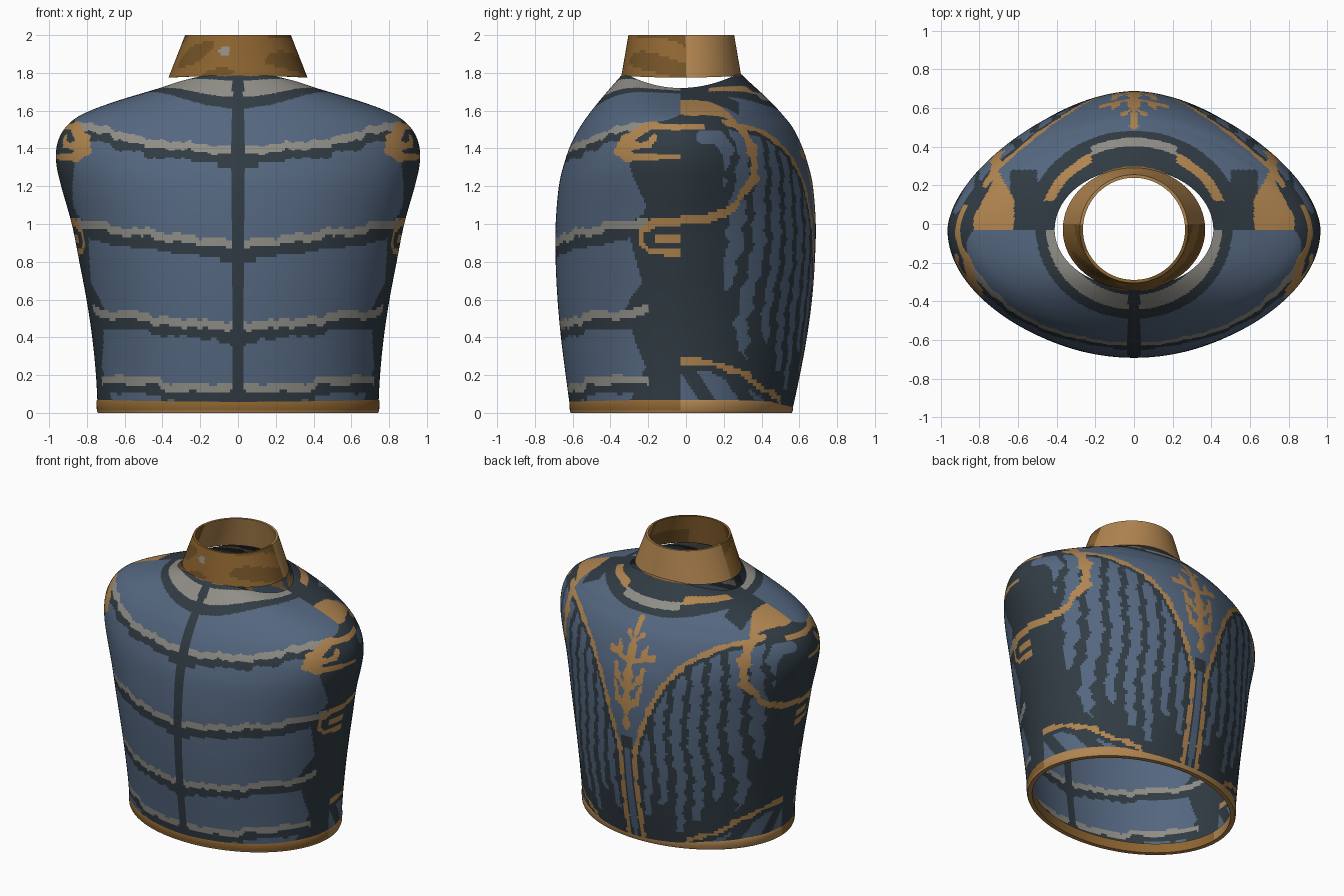
import bpy, math

if "Cube" in bpy.data.objects:
    bpy.data.objects.remove(bpy.data.objects["Cube"])

COLS, ROWS, YC = 336, 190, -0.03


def make_mat(name, rgb):
    m = bpy.data.materials.new(name)
    m.diffuse_color = (*rgb, 1)
    m.use_nodes = True
    m.node_tree.nodes["Principled BSDF"].inputs["Base Color"].default_value = m.diffuse_color
    return m


MATS = [make_mat("steel_blue", (0.090, 0.136, 0.215)),
        make_mat("dark_slate", (0.030, 0.044, 0.056)),
        make_mat("warm_grey", (0.280, 0.270, 0.240)),
        make_mat("gold", (0.440, 0.235, 0.080)),
        make_mat("bronze", (0.270, 0.130, 0.030)),
        make_mat("dark_bronze", (0.170, 0.085, 0.020))]
BLUE, DARK, GREY, GOLD, BRONZE, UMBER = range(6)


def lerp(pts, x):
    """Height of a polyline at x."""
    if x <= pts[0][0]:
        return pts[0][1]
    for (x0, y0), (x1, y1) in zip(pts, pts[1:]):
        if x <= x1:
            return y0 + (y1 - y0) * (x - x0) / (x1 - x0)
    return pts[-1][1]


def dist(pts, u, v):
    """Distance from a point to a polyline."""
    best = 9
    for (a, b), (c, d) in zip(pts, pts[1:]):
        dx, dy = c - a, d - b
        t = max(0, min(1, ((u - a) * dx + (v - b) * dy) / (dx * dx + dy * dy)))
        best = min(best, math.hypot(u - a - t * dx, v - b - t * dy))
    return best


def loft(name, rings, rule, closed=False, cols=COLS):
    """Skin rings of (side z, front/back z, half width, front y, back y, back exponent)."""
    verts, faces = [], []
    for zs, zf, a, yf, yb, n in rings:
        for i in range(cols):
            t = 2 * math.pi * i / cols
            c, s = math.cos(t), math.sin(t)
            p = 2 / n if s > 0 else 1
            b = yb - YC if s > 0 else YC - yf
            verts.append((math.copysign(a * abs(c) ** p, c),
                          YC + math.copysign(b * abs(s) ** p, s),
                          zs * c * c + zf * s * s))
    m = len(rings)
    for j in range(m if closed else m - 1):
        k = (j + 1) % m
        for i in range(cols):
            h = (i + 1) % cols
            faces.append((j * cols + i, j * cols + h, k * cols + h, k * cols + i))
    me = bpy.data.meshes.new(name)
    me.from_pydata(verts, [], faces)
    ob = bpy.data.objects.new(name, me)
    bpy.context.collection.objects.link(ob)
    for mat in MATS:
        me.materials.append(mat)
    for p in me.polygons:
        p.material_index = rule(*p.center)
    bpy.ops.object.select_all(action='DESELECT')
    ob.select_set(True)
    bpy.context.view_layer.objects.active = ob
    bpy.ops.object.shade_smooth_by_angle(angle=math.radians(40))
    return ob


# Torso profile: side z, front/back z, half width, front y, back y
PROFILE = [(0.00, 0.00, .742, -.610, .560), (0.20, 0.20, .752, -.637, .603),
           (0.40, 0.40, .772, -.662, .640), (0.60, 0.60, .802, -.680, .667),
           (0.80, 0.80, .840, -.690, .682), (1.00, 1.00, .880, -.690, .687),
           (1.20, 1.20, .936, -.673, .672), (1.32, 1.32, .962, -.645, .645),
           (1.42, 1.42, .958, -.610, .610), (1.50, 1.51, .922, -.563, .565),
           (1.56, 1.58, .860, -.515, .510), (1.605, 1.64, .770, -.468, .455),
           (1.65, 1.70, .645, -.418, .393), (1.69, 1.755, .515, -.370, .332),
           (1.72, 1.80, .410, -.330, .285)]


def profile_at(t):
    """Smooth Catmull-Rom interpolation through the profile rows."""
    i = min(int(t), len(PROFILE) - 2)
    f = t - i
    last = len(PROFILE) - 1
    rows = [PROFILE[max(0, min(last, i + k))] for k in (-1, 0, 1, 2)]
    out = [0.5 * (2 * q + (r - p) * f + (2 * p - 5 * q + 4 * r - s) * f * f
                  + (3 * q - p - 3 * r + s) * f ** 3) for p, q, r, s in zip(*rows)]
    z = out[0]
    n = lerp([(0, 2), (0.5, 1.85), (1.1, 1.7), (1.55, 1.7), (1.72, 2)], z)
    return (*out, n)


# Front stripes: lower edge of the grey line, depth of the dark line under it
STRIPES = [([(0, .11), (.4, .115), (.42, .15), (.8, .155)], .05),
           ([(0, .44), (.2, .445), (.22, .455), (.45, .465), (.47, .49), (.7, .50), (.8, .535)], .055),
           ([(0, .88), (.2, .885), (.22, .90), (.4, .91), (.45, .93), (.65, .94), (.7, .96), (.8, .985)], .06),
           ([(0, 1.37), (.24, 1.38), (.26, 1.395), (.49, 1.40), (.5, 1.43), (.65, 1.44), (.68, 1.48), (.8, 1.49)], .05)]
# Side ornaments on the front half, in (y, z)
HOOKS = [[(-.03, 1.515), (-.19, 1.515), (-.32, 1.45), (-.36, 1.38), (-.30, 1.355), (-.03, 1.355)],
         [(-.30, 1.41), (-.20, 1.42), (-.17, 1.46)],
         [(-.03, 1.015), (-.17, 1.01), (-.24, .96), (-.24, .90), (-.19, .85), (-.03, .85)],
         [(-.03, .92), (-.15, .92)]]
# Back ornaments: arch and tree in (x, z), armhole in (y, z)
ARCH = [(.055, 0), (.055, .68), (.09, .80), (.15, .98), (.24, 1.19), (.38, 1.37), (.57, 1.49), (.76, 1.53)]
TREE = [[(0, .86), (.015, 1.2), (0, 1.58)], [(0, .98), (.07, 1.06), (.10, 1.16)],
        [(0, 1.12), (.08, 1.2), (.11, 1.29)], [(0, 1.32), (.09, 1.35), (.17, 1.38)],
        [(.09, 1.35), (.11, 1.43)], [(0, 1.45), (.06, 1.50)]]
ARMHOLE = [(-.03, 1.03), (.12, 1.03), (.22, 1.07), (.31, 1.16), (.36, 1.25), (.36, 1.36), (.32, 1.47), (.25, 1.53)]
SIDE_HEM = [(-.03, .28), (.12, .275), (.22, .23), (.32, .20), (.40, .13), (.50, .07)]


def front_rule(ax, y, z):
    wob = .006 * math.sin(31 * ax + 5 * z) + .004 * math.sin(83 * ax)
    if ax < .03:
        return DARK
    # neck bands
    e = math.hypot(ax / .44, (y - YC) / .40)
    if z > 1.55 and e < 1.15:
        return BRONZE if e < .79 and ax < .3 else DARK if e > 1.03 or e < .84 else GREY
    # side ornaments
    if y > -.40 and z > .8 and min(dist(h, y, z) for h in HOOKS) < .021 + wob:
        return GOLD
    # stripes
    for pts, deep in STRIPES:
        low = lerp(pts, ax) + wob
        if low < z < low + .043 and y < -.2:
            return GREY
        if low - deep - 1.5 * wob - (.025 if ax < .1 else 0) < z <= low and y < -.15:
            return DARK
    # dark side panel
    edge = lerp([(0, -.33), (.25, -.2), (.4, -.27), (.55, -.32), (.7, -.25), (.95, -.29),
                 (1.1, -.22), (1.3, -.31), (1.5, -.36), (1.55, -.1), (1.6, 0)], z)
    return DARK if y > edge + 2 * wob else BLUE


def back_rule(ax, y, z):
    wob = .007 * math.sin(37 * z + 9 * ax) + .005 * math.sin(71 * z + 40 * ax)
    # neck bands
    e = math.hypot(ax / .44, (y - YC) / .40)
    if z > 1.5 and e < 1.28:
        if e < .82:
            return BRONZE
        if ax < .22:
            return GREY if 1.08 < e < 1.19 else DARK
        return GOLD if 1.0 < e + wob < 1.12 and y > .12 else DARK
    # shoulder patch and armhole curve
    if z > 1.54 and .62 < ax < .83 and y < .27 - 1.8 * abs(ax - .70):
        return GOLD
    if y < .45 and z > .95 and dist(ARMHOLE, y, z) < .021 + wob:
        return GOLD
    if 1.50 < z < 1.53 and y < .10:
        return GOLD
    if dist([(.09, 1.46), (.17, 1.46), (.22, 1.39)], y, z) < .035 and ax > .7:
        return BLUE
    # lower side line
    low = lerp(SIDE_HEM, y) + wob
    if y < .5 and z < .35:
        if abs(z - low) < .018:
            return GOLD
        if z < low:
            return BLUE if z < low - .06 and math.sin(30 * y + 20 * z) > -.3 else DARK
    # arch and tree
    d = dist(ARCH, ax, z)
    if d < .017 + wob * .6:
        return GOLD
    if z > .8 and ax < .25 and min(dist(b, ax, z) for b in TREE) < .018 + wob:
        return GOLD
    # upper panel inside the arch, then streaks beneath it
    if ax < .04 and z < .8:
        return BLUE if ax < .02 and z < .7 else DARK
    if ax < .055 or z > lerp(ARCH[1:], ax):
        if ax > .74 or (.5 < ax < .64 and y < .28):
            return DARK
        return BLUE
    if d < .04 or y < .2:
        return DARK
    k = ax + .012 * math.sin(9 * z) + wob
    n = math.floor(k / .105)
    bottom = .12 + .10 * (n % 3) + max(0, ax - .5) * 1.3
    width = .62 - .22 * max(0, 1 - (z - bottom) / .5)
    return BLUE if z > bottom and (k / .105) % 1 < width else DARK


def torso_rule(x, y, z):
    return (front_rule if y < YC else back_rule)(abs(x), y, z)


def hem_rule(x, y, z):
    return GOLD if y > YC or z < .01 else BRONZE


def collar_rule(x, y, z):
    if y < -.18 and math.hypot((x + .07) / 1.4, z - 1.915) < .022:
        return GREY
    patch = math.sin(13 * x + 9 * z) + math.sin(31 * z - 11 * x + 14 * y)
    if y > YC + .03:
        return GOLD
    return UMBER if patch > .75 else BRONZE


# Torso shell, open at neck and waist
last = len(PROFILE) - 1
loft("torso_shell", [profile_at(last * j / ROWS) for j in range(ROWS + 1)], torso_rule)

# Waist hem with an inner lip
hem = []
for z, off in [(0, -.03), (0, 0), (.012, .005), (.035, .007), (.06, .008), (.068, .004), (.068, -.03)]:
    hem.append((z, z, .742 + off, -.610 - off, .560 + off, 2))
loft("waist_hem", hem, hem_rule, closed=True, cols=160)

# Tapered collar with wall thickness
collar = []
for k in range(15):
    f = k / 14
    collar.append((1.775 + .225 * f, 1.785 + .215 * f, .368 - .088 * f, -.342 + .037 * f, .292 - .037 * f, 2))
for f in (1, .5, 0):
    collar.append((1.775 + .225 * f, 1.785 + .215 * f, .352 - .088 * f, -.326 + .037 * f, .276 - .037 * f, 2))
loft("collar", collar, collar_rule, closed=True, cols=128)
